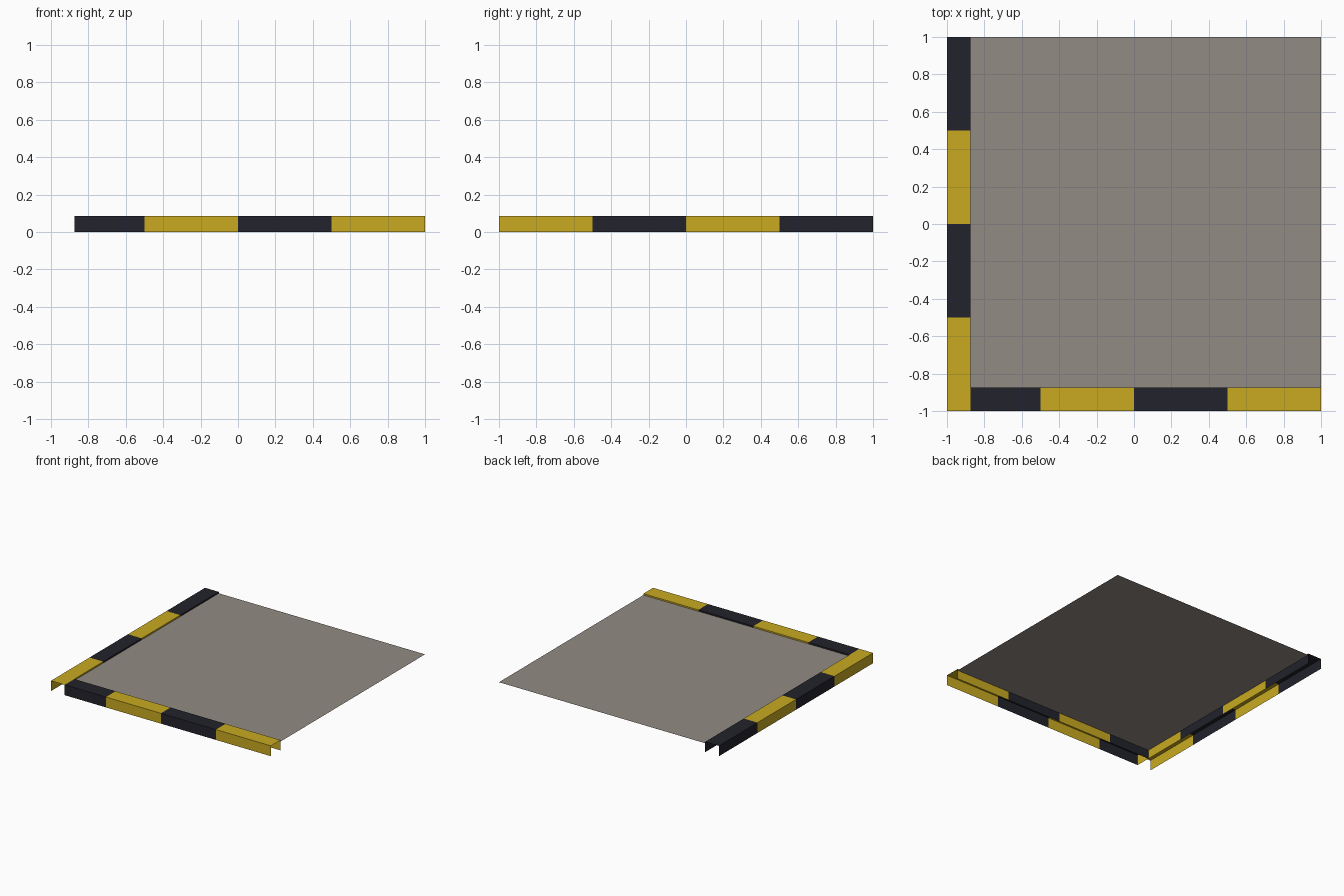
import bpy
import bmesh

if "Cube" in bpy.data.objects:
    bpy.data.objects.remove(bpy.data.objects["Cube"], do_unlink=True)

HEIGHT, WIDTH, FLOOR = 0.085, 0.125, 0.073
INNER = -1 + WIDTH


def material(name, rgb):
    m = bpy.data.materials.new(name)
    m.use_nodes = True
    m.diffuse_color = (*rgb, 1)
    m.node_tree.nodes["Principled BSDF"].inputs["Base Color"].default_value = (*rgb, 1)
    return m


yellow = material("safety yellow", (0.58, 0.40, 0.015))
black = material("dark stripe", (0.016, 0.016, 0.025))
grey = material("warm grey", (0.29, 0.26, 0.23))


def add_object(name, bm, mats):
    mesh = bpy.data.meshes.new(name)
    bm.to_mesh(mesh)
    bm.free()
    for m in mats:
        mesh.materials.append(m)
    obj = bpy.data.objects.new(name, mesh)
    bpy.context.collection.objects.link(obj)
    return obj


def channel(name, stations, first, place):
    """Thin sheet channel open below, swept through stations in alternating colours."""
    profile = [(-1, 0), (-1, HEIGHT), (INNER, HEIGHT), (INNER, 0)]
    bm = bmesh.new()
    rings = [[bm.verts.new(place(t, across, z)) for across, z in profile] for t in stations]
    for i, (a, b) in enumerate(zip(rings, rings[1:])):
        for j in range(3):
            face = bm.faces.new((a[j], a[j + 1], b[j + 1], b[j]))
            face.material_index = (first + i) % 2
    # Point the normals out of the channel
    bm.normal_update()
    for face in bm.faces:
        if abs(face.normal.z) > 0.5:
            flip = face.normal.z < 0
            break_faces = list(bm.faces) if flip else []
    if break_faces:
        bmesh.ops.reverse_faces(bm, faces=break_faces)
    return add_object(name, bm, [yellow, black])


# Striped edge channels: one along the right side, one along the front
channel("right_edge_channel", [-1, -0.5, 0, 0.5, 1], 0, lambda t, a, z: (a, t, z))
channel("front_edge_channel", [INNER, -0.5, 0, 0.5, 1], 1, lambda t, a, z: (t, a, z))

# Thin floor panel just below the channel tops
bm = bmesh.new()
corners = [(INNER, INNER), (1, INNER), (1, 1), (INNER, 1)]
bm.faces.new([bm.verts.new((x, y, FLOOR)) for x, y in corners])
add_object("floor_panel", bm, [grey])
